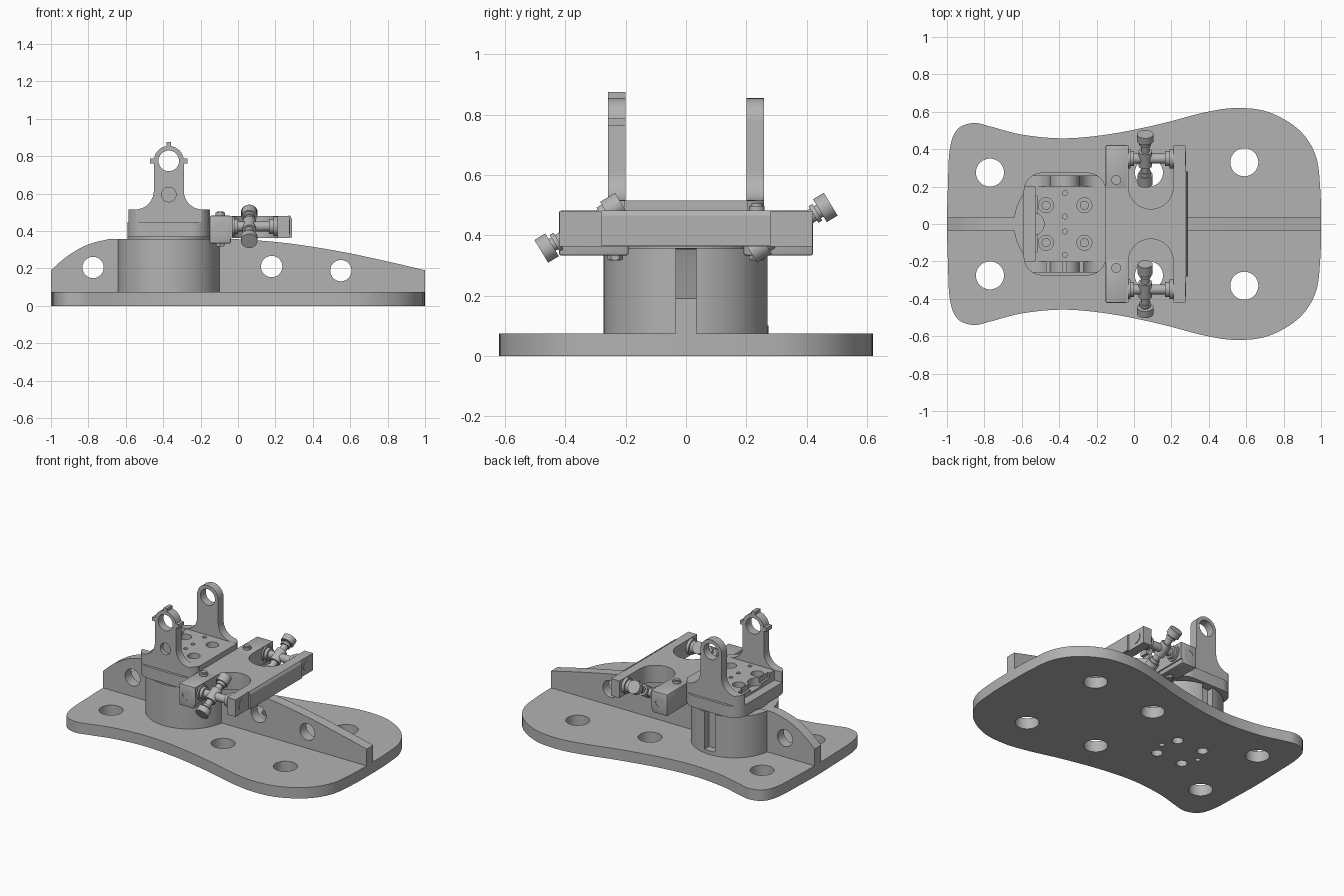
import bpy, bmesh, math
from mathutils import Vector

old = bpy.data.objects.get("Cube")
if old:
    bpy.data.objects.remove(old, do_unlink=True)

GREY = (0.45, 0.45, 0.45, 1)
metal = bpy.data.materials.new("plain_grey")
metal.use_nodes = True
metal.diffuse_color = GREY
shader = metal.node_tree.nodes["Principled BSDF"]
shader.inputs["Base Color"].default_value = GREY
shader.inputs["Roughness"].default_value = 0.6


# ---- helpers ----
def finish(name, bm):
    bmesh.ops.recalc_face_normals(bm, faces=bm.faces)
    mesh = bpy.data.meshes.new(name)
    bm.to_mesh(mesh)
    bm.free()
    shade(mesh)
    mesh.materials.append(metal)
    ob = bpy.data.objects.new(name, mesh)
    bpy.context.collection.objects.link(ob)
    return ob


def shade(mesh):
    for p in mesh.polygons:
        p.use_smooth = True
    mesh.set_sharp_from_angle(angle=math.radians(30))


def prism(name, pts, lo, hi, axis="z"):
    """Extrude a closed outline, drawn in xy (axis z) or xz (axis y)."""
    place = (lambda a, b, h: (a, b, h)) if axis == "z" else (lambda a, b, h: (a, h, b))
    bm = bmesh.new()
    face = bm.faces.new([bm.verts.new(place(a, b, lo)) for a, b in pts])
    new = bmesh.ops.extrude_face_region(bm, geom=[face])["geom"]
    step = Vector(place(0, 0, hi - lo))
    bmesh.ops.translate(bm, vec=step, verts=[v for v in new if isinstance(v, bmesh.types.BMVert)])
    return finish(name, bm)


def box(name, x0, x1, y0, y1, z0, z1):
    return prism(name, [(x0, y0), (x1, y0), (x1, y1), (x0, y1)], z0, z1)


def rod(name, start, end, r, n=32):
    a, b = Vector(start), Vector(end)
    bm = bmesh.new()
    bmesh.ops.create_cone(bm, cap_ends=True, segments=n, radius1=r, radius2=r, depth=(b - a).length)
    bm.transform((b - a).to_track_quat("Z", "Y").to_matrix().to_4x4())
    bmesh.ops.translate(bm, vec=(a + b) / 2, verts=bm.verts)
    return finish(name, bm)


def arc(cx, cy, r, a0, a1, n=10):
    angles = [math.radians(a0 + (a1 - a0) * i / n) for i in range(n + 1)]
    return [(cx + r * math.cos(a), cy + r * math.sin(a)) for a in angles]


def spline(pts, closed=True, steps=6):
    """Smooth curve through the points."""
    n, out = len(pts), []
    get = lambda i: Vector(pts[i % n] if closed else pts[max(0, min(n - 1, i))])
    for i in range(n if closed else n - 1):
        p, q, r, s = (get(i + k) for k in (-1, 0, 1, 2))
        for k in range(steps):
            t = k / steps
            v = q + (r - p) * t / 2 + (2 * p - 5 * q + 4 * r - s) * t * t / 2 \
                + (3 * q - p - 3 * r + s) * t ** 3 / 2
            out.append(tuple(v))
    return out if closed else out + [tuple(pts[-1])]


def carve(ob, cutters, operation="DIFFERENCE"):
    for c in cutters:
        m = ob.modifiers.new("cut", "BOOLEAN")
        m.operation, m.object, m.solver = operation, c, "EXACT"
    graph = bpy.context.evaluated_depsgraph_get()
    mesh = bpy.data.meshes.new_from_object(ob.evaluated_get(graph))
    ob.modifiers.clear()
    ob.data = mesh
    shade(mesh)
    for c in cutters:
        bpy.data.objects.remove(c, do_unlink=True)


def hole(x, y, r, z0=-0.1, z1=1.0):
    return rod("cutter", (x, y, z0), (x, y, z1), r)


def cross_hole(x, z, r, y0=-1, y1=1):
    return rod("cutter", (x, y0, z), (x, y1, z), r)


HX = -0.37          # axis of the column and head
SIDES = (-1, 1)

# ---- base plate ----
half = [(-0.995, 0.2), (-0.985, 0.4), (-0.945, 0.505), (-0.86, 0.54), (-0.77, 0.522), (-0.6, 0.478),
        (HX, 0.458), (-0.12, 0.482), (0.14, 0.535), (0.38, 0.597), (0.55, 0.62), (0.72, 0.598),
        (0.88, 0.505), (0.97, 0.37), (0.995, 0.2)]
outline = [(-1, 0)] + half + [(1, 0)] + [(x, -y) for x, y in reversed(half)]
base = prism("base_plate", spline(outline), 0, 0.075)
holes = [hole(x, s * y, 0.075) for s in SIDES for x, y in ((-0.77, 0.275), (0.08, 0.275), (0.59, 0.33))]
holes += [hole(HX + s * 0.1, t * 0.1, 0.035, -0.1, 0.06) for s in SIDES for t in SIDES]
holes += [hole(HX + s * 0.145, 0, 0.017, -0.1, 0.06) for s in SIDES]
carve(base, holes)

# ---- lengthwise rib ----
crest = spline([(-1, 0.19), (-0.92, 0.26), (-0.82, 0.32), (-0.72, 0.35), (-0.62, 0.358), (-0.1, 0.358),
                (0.1, 0.35), (0.3, 0.33), (0.55, 0.29), (0.8, 0.237), (1, 0.19)], closed=False)
rib = prism("rib", crest + [(1, 0.07), (-1, 0.07)], -0.035, 0.035, "y")
carve(rib, [cross_hole(x, z, 0.057) for x, z in ((-0.775, 0.205), (0.18, 0.21), (0.55, 0.188))])

# ---- column with a slot on the back ----
column = rod("column", (HX, 0, 0.07), (HX, 0, 0.357), 0.273, 72)
carve(column, [box("cutter", HX - 0.04, HX + 0.04, 0.22, 0.4, 0.1, 0.5)])
rod("turntable", (HX, 0, 0.35), (HX, 0, 0.37), 0.22, 64)


# ---- head: rounded base, platform and two uprights ----
def head_outline(w, d, r):
    return [p for i, (sx, sy) in enumerate(((1, 1), (-1, 1), (-1, -1), (1, -1)))
            for p in arc(HX + sx * (w - r), sy * (d - r), r, 90 * i, 90 * i + 90)]


prism("head_base", head_outline(0.22, 0.275, 0.1), 0.367, 0.447)

platform = box("platform", -0.53, -0.15, -0.205, 0.205, 0.44, 0.515)
cuts = [hole(x, s * 0.1, 0.04, 0.46) for s in SIDES for x in (-0.47, -0.265)]
cuts += [hole(HX, s * y, 0.013, 0.47) for s in SIDES for y in (0.04, 0.165)]
cuts += [hole(-0.54, 0, 0.06, 0.46), box("cutter", -0.6, -0.515, -0.15, 0.15, 0.48, 0.6)]
carve(platform, cuts)
for s in SIDES:
    for x in (-0.47, -0.265):
        rod("platform_screw", (x, s * 0.1, 0.45), (x, s * 0.1, 0.485), 0.024)

RZ = 0.775          # height of the ring centres
right_half = [(HX + 0.22, 0.44), (HX + 0.22, 0.515)] + arc(HX + 0.18, 0.615, 0.1, -80, -180) \
    + arc(HX, RZ, 0.08, 0, 90)
upright = right_half + [(2 * HX - x, z) for x, z in reversed(right_half[:-1])]
for name, y0, y1 in (("front_upright", -0.258, -0.2), ("back_upright", 0.2, 0.258)):
    ob = prism(name, upright, y0, y1, "y")
    carve(ob, [prism("cutter", head_outline(0.22, 0.275, 0.1), 0.3, 1)], "INTERSECT")
    carve(ob, [cross_hole(HX, RZ, 0.055, y0 - 0.1, y1 + 0.1)])
    if name == "front_upright":
        carve(ob, [cross_hole(HX, 0.595, 0.039, y0 - 0.1, y1 + 0.1)])
        rod("upright_plug", (HX, -0.23, 0.595), (HX, -0.2, 0.595), 0.04)

# tabs around the front ring
box("top_tab", HX - 0.013, HX + 0.013, -0.258, -0.2, RZ + 0.07, RZ + 0.1)
for s in SIDES:
    a, b = sorted((HX + s * 0.072, HX + s * 0.1))
    box("side_tab", a, b, -0.258, -0.2, RZ - 0.013, RZ + 0.013)

# ---- forked arm ----
arm = box("arm", -0.149, 0.275, -0.42, 0.42, 0.363, 0.48)
slots = [prism("cutter", [(-0.03, s * 0.6)] + arc(0.09, s * 0.2, 0.12, 180, 180 + s * 180, 24)
               + [(0.21, s * 0.6)], 0.2, 0.6) for s in SIDES]
carve(arm, slots)
prism("arm_end", [(0.27, 0.365), (0.288, 0.365), (0.288, 0.465), (0.278, 0.482), (0.27, 0.482)],
      -0.28, 0.28, "y")

for s in SIDES:
    # clamp block with its bolt
    y0, y1 = sorted((s * 0.19, s * 0.422))
    block = box("clamp_block", -0.152, -0.038, y0, y1, 0.333, 0.482)
    block_bevel = block.modifiers.new("round", "BEVEL")
    block_bevel.width, block_bevel.segments = 0.008, 2
    carve(block, [rod("cutter", (-0.095, s * 0.3, 0.41), (-0.095, s * 0.5, 0.41), 0.03)])
    rod("block_bolt", (-0.095, s * 0.235, 0.316), (-0.095, s * 0.235, 0.505), 0.018)
    rod("bolt_head", (-0.095, s * 0.235, 0.475), (-0.095, s * 0.235, 0.498), 0.026)
    rod("bolt_nut", (-0.095, s * 0.235, 0.32), (-0.095, s * 0.235, 0.34), 0.026, 6)

    # cross rod between the fork ends
    c = Vector((0.06, s * 0.35, 0.425))
    along = lambda x: (x, c.y, c.z)
    rod("cross_rod", along(-0.05), along(0.22), 0.027)
    rod("rod_end", along(0.2), along(0.279), 0.037)
    for x0, x1, r in ((-0.04, -0.02, 0.052), (-0.02, 0.0, 0.04), (0.165, 0.19, 0.04), (0.19, 0.212, 0.052)):
        rod("rod_collar", along(x0), along(x1), r)

    # tilted thumb screw through the rod
    tilt = Vector((0, math.cos(math.radians(31)), math.sin(math.radians(31)))) * s
    for name, t0, t1, r in (("screw_shaft", -0.15, 0.14, 0.023), ("screw_hub", -0.045, 0.045, 0.036),
                            ("screw_collar", 0.085, 0.1, 0.032), ("screw_knob", 0.11, 0.152, 0.044),
                            ("screw_foot", -0.158, -0.1, 0.04), ("foot_collar", -0.1, -0.08, 0.03)):
        rod(name, c + tilt * t0, c + tilt * t1, r)
